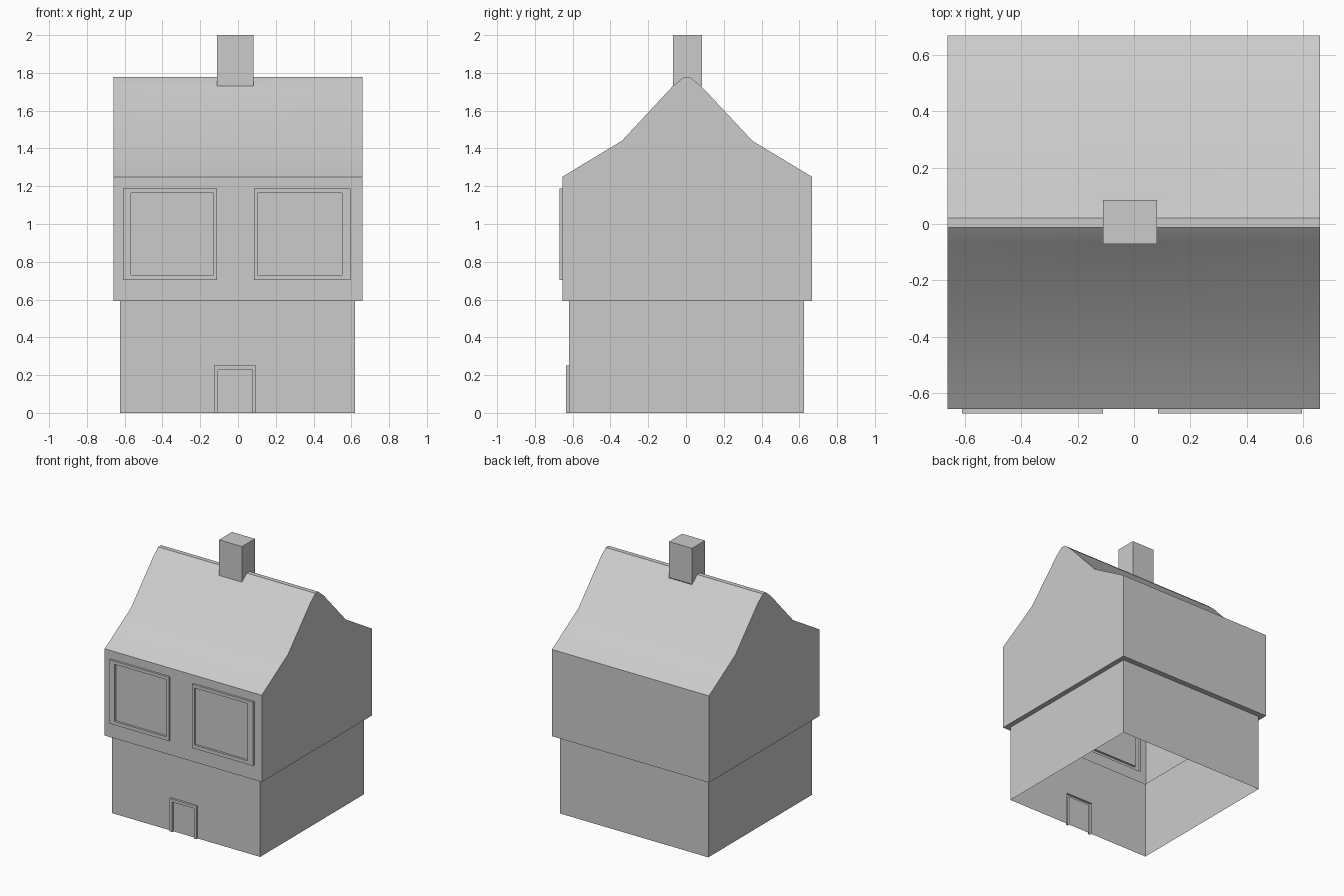
import bpy, bmesh, math

if "Cube" in bpy.data.objects:
    bpy.data.objects.remove(bpy.data.objects["Cube"])

# Main sizes: x min, x max, y min (front), y max (back)
LOW = (-0.625, 0.62, -0.62, 0.625)
UP = (-0.66, 0.658, -0.655, 0.667)
Z_FLOOR, Z_EAVE = 0.592, 1.25
CHIM_X = (-0.11, 0.082)
# Roof profile (y, z) from the front eave to the back eave
ROOF = [(-0.655, 1.25), (-0.34, 1.44), (-0.07, 1.73), (-0.012, 1.777),
        (0.022, 1.777), (0.085, 1.725), (0.352, 1.44), (0.667, 1.25)]


def make(name, faces):
    """Object from a list of polygons given as point lists."""
    bm = bmesh.new()
    for f in faces:
        bm.faces.new([bm.verts.new(p) for p in f])
    bmesh.ops.remove_doubles(bm, verts=bm.verts, dist=0.0005)
    me = bpy.data.meshes.new(name)
    bm.to_mesh(me)
    bm.free()
    ob = bpy.data.objects.new(name, me)
    bpy.context.collection.objects.link(ob)
    return ob


def side_walls(box, z0, z1, front=False):
    """Right, back, left (and optionally front) walls of a box."""
    x0, x1, y0, y1 = box
    c = [(x0, y0), (x1, y0), (x1, y1), (x0, y1)]
    out = []
    for i in range(0 if front else 1, 4):
        a, b = c[i], c[(i + 1) % 4]
        out.append([(*a, z0), (*b, z0), (*b, z1), (*a, z1)])
    return out


def relief(box, z0, z1, frames, raise_by):
    """Front wall sheet with raised frames; frame = (outer, inner) rectangles."""
    xs, zs = {box[0], box[1]}, {z0, z1}
    for pair in frames:
        for r in pair:
            xs |= {r[0], r[1]}
            zs |= {r[2], r[3]}
    xs, zs = sorted(xs), sorted(zs)

    def inside(r, x, z):
        return r[0] < x < r[1] and r[2] < z < r[3]

    def depth(i, j):
        x, z = (xs[i] + xs[i + 1]) / 2, (zs[j] + zs[j + 1]) / 2
        hit = any(inside(o, x, z) and not inside(n, x, z) for o, n in frames)
        return box[2] - (raise_by if hit else 0)

    out = []
    nx, nz = len(xs) - 1, len(zs) - 1
    for i in range(nx):
        for j in range(nz):
            a, b, c, d = xs[i], xs[i + 1], zs[j], zs[j + 1]
            y = depth(i, j)
            out.append([(a, y, c), (b, y, c), (b, y, d), (a, y, d)])
            if i + 1 < nx and depth(i + 1, j) != y:
                w = depth(i + 1, j)
                out.append([(b, y, c), (b, w, c), (b, w, d), (b, y, d)])
            if j + 1 < nz and depth(i, j + 1) != y:
                w = depth(i, j + 1)
                out.append([(a, y, d), (b, y, d), (b, w, d), (a, w, d)])
    return out


# Lower storey, open underneath, with the door surround
door = ((-0.128, 0.096, 0, 0.25), (-0.107, 0.078, 0, 0.228))
make("lower_storey", side_walls(LOW, 0, Z_FLOOR)
     + relief(LOW, 0, Z_FLOOR, [door], 0.016))

# Overhang ledge between the storeys, facing down
def ring(b):
    return [(b[0], b[2], Z_FLOOR), (b[1], b[2], Z_FLOOR),
            (b[1], b[3], Z_FLOOR), (b[0], b[3], Z_FLOOR)]

lo, hi = ring(LOW), ring(UP)
make("overhang", [[lo[i], lo[(i + 1) % 4], hi[(i + 1) % 4], hi[i]] for i in range(4)])

# Upper storey with two window frames and pointed gable ends
windows = [((-0.61, -0.11, 0.703, 1.187), (-0.567, -0.13, 0.73, 1.163)),
           ((0.085, 0.595, 0.703, 1.187), (0.103, 0.55, 0.73, 1.163))]
gable = [(UP[3], Z_FLOOR)] + ROOF[::-1] + [(UP[2], Z_FLOOR)]
back = [(UP[1], UP[3], Z_FLOOR), (UP[0], UP[3], Z_FLOOR),
        (UP[0], UP[3], Z_EAVE), (UP[1], UP[3], Z_EAVE)]
make("upper_storey", relief(UP, Z_FLOOR, Z_EAVE, windows, 0.016)
     + [back, [(UP[1], y, z) for y, z in gable],
        [(UP[0], y, z) for y, z in gable[::-1]]])

# Roof slopes, left open where the chimney rises
faces = []
xs = (UP[0], *CHIM_X, UP[1])
for i in range(3):
    for j in range(len(ROOF) - 1):
        if i == 1 and 2 <= j <= 4:
            continue
        p, q = ROOF[j], ROOF[j + 1]
        faces.append([(xs[i], *p), (xs[i + 1], *p), (xs[i + 1], *q), (xs[i], *q)])
roof = make("roof", faces)
bpy.ops.object.select_all(action='DESELECT')
roof.select_set(True)
bpy.context.view_layer.objects.active = roof
bpy.ops.object.shade_smooth_by_angle(angle=math.radians(30))

# Chimney, closed on top
cb = (*CHIM_X, ROOF[2][0], ROOF[5][0])
top = [(cb[0], cb[2], 2), (cb[1], cb[2], 2), (cb[1], cb[3], 2), (cb[0], cb[3], 2)]
make("chimney", side_walls(cb, 1.727, 2.0, True) + [top])
